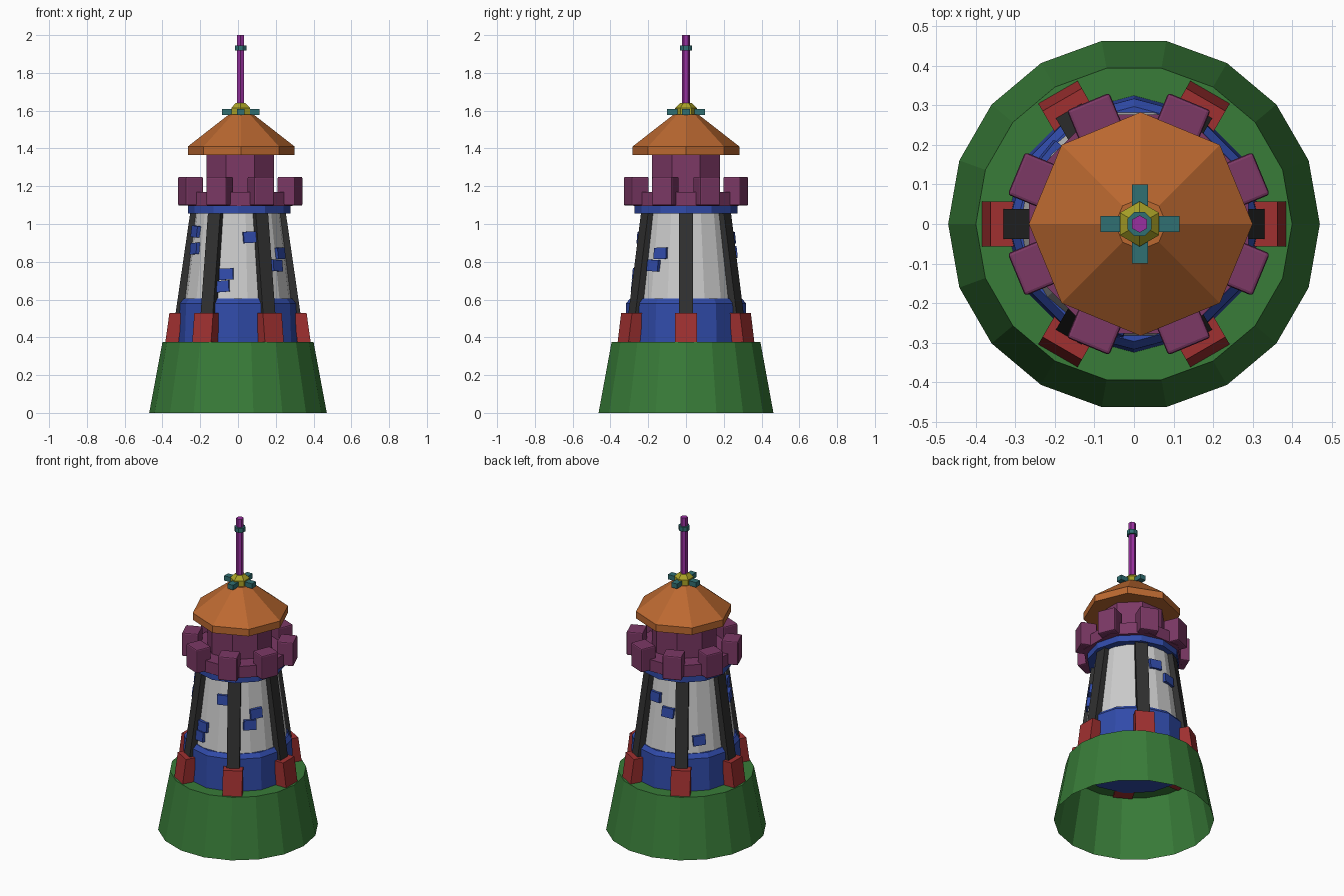
import bpy, bmesh
from math import sin, cos, pi, radians
from mathutils import Matrix, Vector

if "Cube" in bpy.data.objects:
    bpy.data.objects.remove(bpy.data.objects["Cube"])

COL = dict(green=(.04, .2, .04), blue=(.03, .07, .4), red=(.35, .03, .03),
           black=(.03, .03, .03), plum=(.2, .04, .13), orange=(.5, .14, .03),
           yellow=(.4, .36, .02), teal=(.03, .16, .17), magenta=(.32, .03, .35))
mats = {}
for k, c in COL.items():
    mats[k] = bpy.data.materials.new(k)
    mats[k].diffuse_color = (*c, 1)


def finish(name, bm, color=None, bevel=0):
    bmesh.ops.recalc_face_normals(bm, faces=bm.faces)
    me = bpy.data.meshes.new(name)
    bm.to_mesh(me)
    bm.free()
    ob = bpy.data.objects.new(name, me)
    bpy.context.collection.objects.link(ob)
    if color:
        me.materials.append(mats[color])
    if bevel:
        m = ob.modifiers.new("bevel", 'BEVEL')
        m.width, m.segments = bevel, 2
    return ob


def lathe(name, profile, n, color=None, turn=0, cx=0, bottom=True, top=True):
    """Stack of n-sided rings from (radius, z) pairs."""
    bm = bmesh.new()
    rings = [[bm.verts.new((cx + r * cos(2 * pi * i / n + radians(turn)),
                            r * sin(2 * pi * i / n + radians(turn)), z))
              for i in range(n)] for r, z in profile]
    for a, b in zip(rings, rings[1:]):
        for i in range(n):
            j = (i + 1) % n
            bm.faces.new((a[i], a[j], b[j], b[i]))
    if bottom:
        bm.faces.new(rings[0][::-1])
    if top:
        bm.faces.new(rings[-1])
    return finish(name, bm, color)


def block(name, section, width, angle, color, cx=0, bevel=0, spin=0):
    """Radial (r, z) section extruded across its width, turned about the tower axis."""
    bm = bmesh.new()
    sides = [[bm.verts.new((r, y, z)) for r, z in section] for y in (-width / 2, width / 2)]
    n = len(section)
    bm.faces.new(sides[0])
    bm.faces.new(sides[1][::-1])
    for i in range(n):
        j = (i + 1) % n
        bm.faces.new((sides[0][i], sides[0][j], sides[1][j], sides[1][i]))
    if spin:
        mid = Vector((0, 0, sum(z for _, z in section) / n))
        bmesh.ops.rotate(bm, verts=bm.verts, cent=mid, matrix=Matrix.Rotation(radians(spin), 3, 'X'))
    bm.transform(Matrix.Translation((cx, 0, 0)) @ Matrix.Rotation(radians(angle), 4, 'Z'))
    return finish(name, bm, color, bevel)


# mound, open underneath
lathe("base_mound", [(.47, 0), (.40, .375)], 18, "green", bottom=False)

# tower body and its bands
lathe("tower_wall", [(.315, .37), (.287, .6), (.228, 1.07)], 18)
lathe("lower_band", [(.325, .365), (.317, .58), (.297, .605)], 12, "blue")
lathe("upper_collar", [(.272, 1.055), (.272, 1.095)], 12, "blue", cx=.006)

# six leaning posts in footings
for i in range(6):
    block(f"post_{i}", [(.30, .38), (.352, .38), (.253, 1.06), (.20, 1.06)], .075, i * 60, "black")
    block(f"post_footing_{i}", [(.315, .365), (.386, .365), (.363, .53), (.297, .53)],
          .115, i * 60, "red")

# scattered protruding stones: angle, height, tilt
for i, (a, z, s) in enumerate([(-75, .93, 3), (-31, .845, 2), (-40, .78, -3), (-103, .735, 2),
                               (-107, .67, 4), (204, .96, -4), (207, .87, 3),
                               (80, .925, 3), (101, .85, -4), (141, .685, 3)]):
    r = .287 - (z - .6) * .125
    block(f"wall_stone_{i}", [(r - .03, z - .03), (r + .016, z - .03),
                              (r + .01, z + .03), (r - .036, z + .03)], .075, a, "blue", spin=s)

# parapet with eight merlons
lathe("parapet_floor", [(.30, 1.095), (.30, 1.17)], 8, "plum", 22.5, .012)
for i in range(8):
    block(f"merlon_{i}", [(.235, 1.097), (.335, 1.097), (.335, 1.25), (.235, 1.25)],
          .116, 22.5 + i * 45, "plum", .012, .008)

# lantern room and roof
lathe("lantern_room", [(.194, 1.16), (.194, 1.38)], 8, "plum", 22.5, .012)
lathe("roof", [(.283, 1.365), (.283, 1.41), (.065, 1.58)], 8, "orange", 0, .017)

# finial
lathe("finial_cap", [(.057, 1.57), (.057, 1.615), (.03, 1.64)], 6, "yellow", 30, .014)
for i in range(4):
    block(f"cross_arm_{i}", [(.02, 1.577), (.1, 1.577), (.1, 1.608), (.02, 1.608)],
          .04, i * 90, "teal", .015)
lathe("mast", [(.022, 1.6), (.022, 2.0)], 6, "magenta", 30, .014)
lathe("mast_ring", [(.033, 1.918), (.033, 1.946)], 8, "teal", 22.5, .014)

for m in bpy.data.materials:
    if m.users and not m.is_grease_pencil:
        m.use_nodes = True
        m.node_tree.nodes["Principled BSDF"].inputs["Base Color"].default_value = m.diffuse_color
